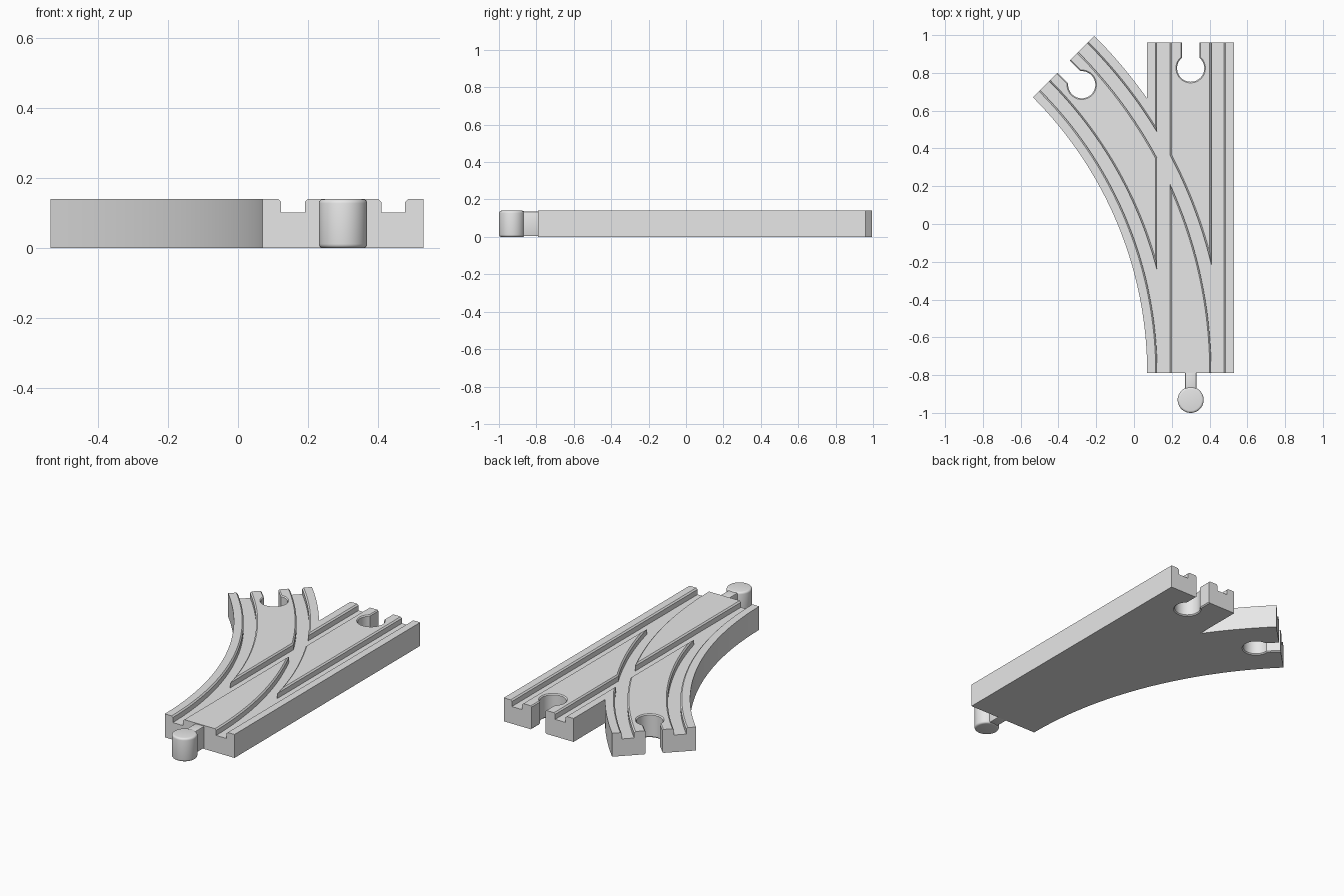
import bpy
import bmesh
from math import asin, cos, sin, sqrt, pi, radians
from mathutils import Matrix, Vector

cube = bpy.data.objects.get("Cube")
if cube:
    bpy.data.objects.remove(cube, do_unlink=True)

# Main dimensions
HEIGHT, HALF = 0.14, 0.23
TRACK_X, START_Y, END_Y = 0.30, -0.79, 0.96
RADIUS, TURN = 2.295, pi / 4
ARC_X = TRACK_X - RADIUS
STEPS = 40

grey = bpy.data.materials.new("light grey")
grey.use_nodes = True
grey.diffuse_color = (0.8, 0.8, 0.8, 1)
grey.node_tree.nodes["Principled BSDF"].inputs["Base Color"].default_value = (0.8, 0.8, 0.8, 1)


def loft(name, rings):
    """Closed solid through rings of equal point count."""
    bm = bmesh.new()
    loops = [[bm.verts.new(p) for p in ring] for ring in rings]
    n = len(loops[0])
    for a, b in zip(loops, loops[1:]):
        for i in range(n):
            j = (i + 1) % n
            bm.faces.new((a[i], a[j], b[j], b[i]))
    bm.faces.new(loops[0][::-1])
    bm.faces.new(loops[-1])
    bmesh.ops.recalc_face_normals(bm, faces=bm.faces)
    mesh = bpy.data.meshes.new(name)
    bm.to_mesh(mesh)
    bm.free()
    mesh.materials.append(grey)
    obj = bpy.data.objects.new(name, mesh)
    bpy.context.collection.objects.link(obj)
    return obj


def activate(obj):
    bpy.ops.object.select_all(action="DESELECT")
    obj.select_set(True)
    bpy.context.view_layer.objects.active = obj


def carve(target, cutter):
    activate(target)
    mod = target.modifiers.new("cut", "BOOLEAN")
    mod.operation, mod.solver, mod.object = "DIFFERENCE", "EXACT", cutter
    bpy.ops.object.modifier_apply(modifier=mod.name)
    bpy.data.objects.remove(cutter, do_unlink=True)


def arc_point(r, a, z=0):
    return Vector((ARC_X + r * cos(a), START_Y + r * sin(a), z))


# Track body: straight lane joined to the curved lane in one outline
left_edge, right_edge = TRACK_X - HALF, TRACK_X + HALF
outer, inner = RADIUS + HALF, RADIUS - HALF
fork = asin(sqrt(outer ** 2 - (left_edge - ARC_X) ** 2) / outer)
outline = [(right_edge, START_Y), (right_edge, END_Y), (left_edge, END_Y)]
outline += [arc_point(outer, fork + (TURN - fork) * i / 16)[:2] for i in range(17)]
outline += [arc_point(inner, TURN * (1 - i / STEPS))[:2] for i in range(STEPS + 1)]
track = loft("track_body", [[(x, y, z) for x, y in outline] for z in (0, HEIGHT)])

# Wheel grooves with chamfered lips
FLOOR, LIP = 0.102, 0.132
groove = [(-0.034, FLOOR), (0.034, FLOOR), (0.034, LIP), (0.042, HEIGHT),
          (0.042, 0.2), (-0.042, 0.2), (-0.042, HEIGHT), (-0.034, LIP)]
for side in (-0.143, 0.143):
    straight = [[(TRACK_X + side + u, y, z) for u, z in groove]
                for y in (START_Y - 0.1, END_Y + 0.1)]
    carve(track, loft("straight_groove_cutter", straight))
    curve = [[arc_point(RADIUS + side + u, TURN * i / STEPS, z) for u, z in groove]
             for i in range(-1, STEPS + 2)]
    carve(track, loft("curved_groove_cutter", curve))


# Keyhole sockets, chamfered above and below
def keyhole(grow, z, place):
    r, w = 0.072 + grow, 0.046 + grow
    gap = asin(w / r)
    pts = [(w, 0.3, z)]
    for i in range(41):
        a = pi / 2 - gap - (2 * pi - 2 * gap) * i / 40
        pts.append((r * cos(a), r * sin(a), z))
    pts.append((-w, 0.3, z))
    return [place @ Vector(p) for p in pts]


LIP_CUT, SETBACK = 0.006, 0.135
layers = [(LIP_CUT, -0.05), (LIP_CUT, 0), (0, LIP_CUT),
          (0, HEIGHT - LIP_CUT), (LIP_CUT, HEIGHT), (LIP_CUT, 0.2)]
ends = [(Vector((TRACK_X, END_Y, 0)), 0), (arc_point(RADIUS, TURN), TURN)]
for end, angle in ends:
    place = Matrix.Translation(end) @ Matrix.Rotation(angle, 4, "Z") \
        @ Matrix.Translation((0, -SETBACK, 0))
    carve(track, loft("socket_cutter", [keyhole(g, z, place) for g, z in layers]))

# Round peg with softened rims
PEG_R, PEG_Y, ROUND = 0.069, -0.931, 0.012
rims = [(ROUND * (1 - sin(t)), ROUND * (1 - cos(t))) for t in (i * pi / 8 for i in range(5))]
profile = [(PEG_R - inset, z) for inset, z in
           [(ROUND - d, h) for h, d in [(b, ROUND - a) for a, b in rims]]]
profile += [(r, HEIGHT - z) for r, z in reversed(profile)]
peg = loft("peg_head", [[(TRACK_X + r * cos(a), PEG_Y + r * sin(a), z)
                         for a in (2 * pi * i / 48 for i in range(48))] for r, z in profile])

# Neck joining the peg to the track
neck = loft("peg_neck", [[(TRACK_X + x, y, z) for x, z in
                          ((-0.03, 0.004), (0.03, 0.004), (0.03, 0.136), (-0.03, 0.136))]
                         for y in (PEG_Y + 0.03, START_Y + 0.02)])
activate(neck)
bevel = neck.modifiers.new("soft_edges", "BEVEL")
bevel.width, bevel.segments = 0.006, 2
bpy.ops.object.modifier_apply(modifier=bevel.name)

for obj in (track, peg, neck):
    activate(obj)
    bpy.ops.object.shade_smooth_by_angle(angle=radians(30))
